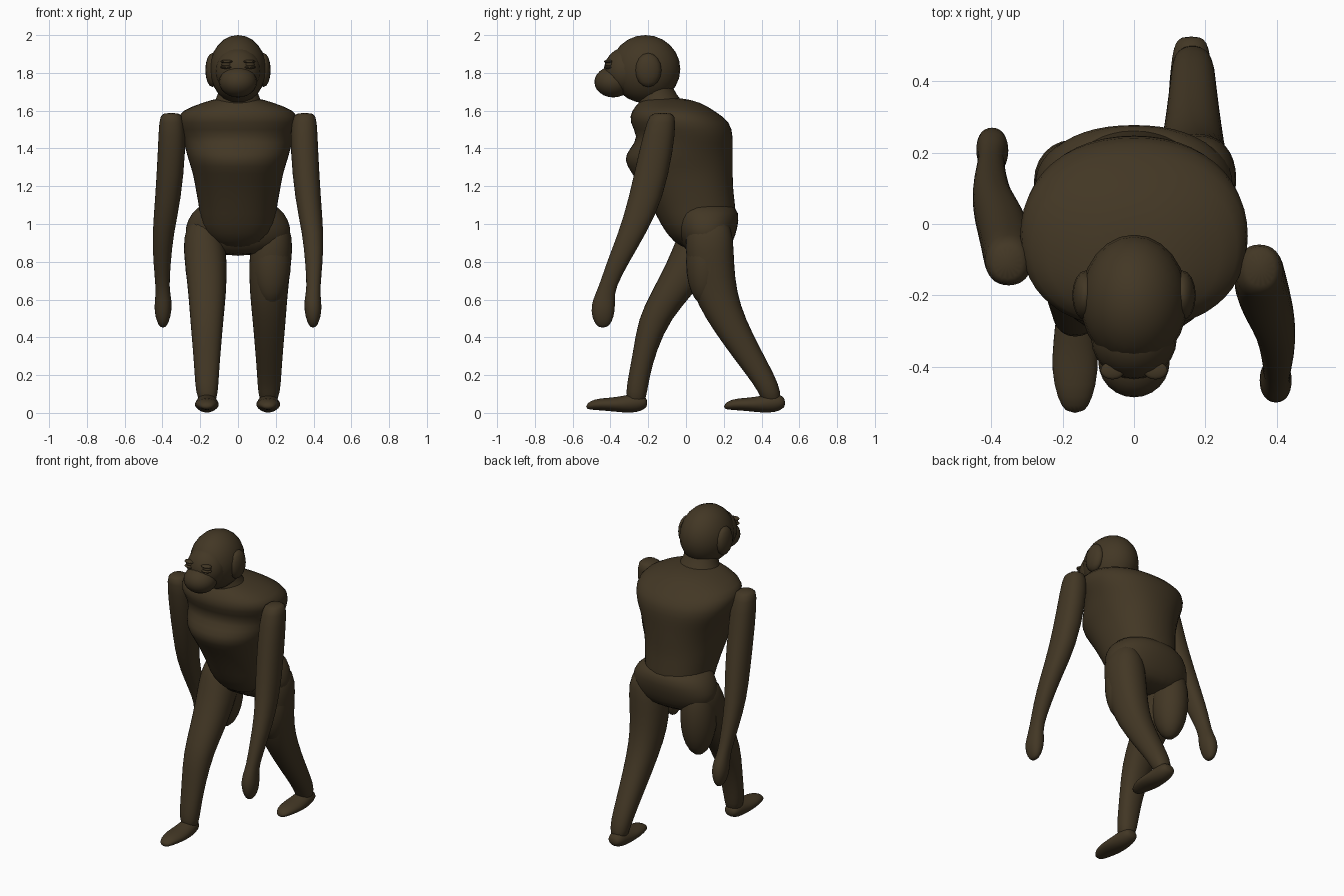
import bpy, bmesh, math
from mathutils import Vector

cube = bpy.data.objects.get("Cube")
if cube:
    bpy.data.objects.remove(cube, do_unlink=True)

fur = bpy.data.materials.new("dark_brown_fur")
fur.use_nodes = True
COLOR = (0.055, 0.038, 0.018, 1)
fur.diffuse_color = COLOR
fur.node_tree.nodes["Principled BSDF"].inputs["Base Color"].default_value = COLOR


def finish(name, bm, subdivide=True):
    bmesh.ops.recalc_face_normals(bm, faces=bm.faces)
    mesh = bpy.data.meshes.new(name)
    bm.to_mesh(mesh)
    bm.free()
    mesh.materials.append(fur)
    for p in mesh.polygons:
        p.use_smooth = True
    ob = bpy.data.objects.new(name, mesh)
    bpy.context.collection.objects.link(ob)
    if subdivide:
        ob.modifiers.new("smooth", "SUBSURF").levels = 1
    return ob


def loft(name, sections, axis="z", sides=16, power=1.0):
    """Skin oval rings; a section is (height, min a, max a, min b, max b)."""
    bm = bmesh.new()
    rings = []
    for h, a0, a1, b0, b1 in sections:
        ring = []
        for i in range(sides):
            t = math.tau * i / sides
            c, s = math.cos(t), math.sin(t)
            a = (a0 + a1) / 2 + (a1 - a0) / 2 * math.copysign(abs(c) ** power, c)
            b = (b0 + b1) / 2 + (b1 - b0) / 2 * math.copysign(abs(s) ** power, s)
            ring.append(bm.verts.new((a, b, h) if axis == "z" else (a, h, b)))
        rings.append(ring)
    for lo, hi in zip(rings, rings[1:]):
        for i in range(sides):
            j = (i + 1) % sides
            bm.faces.new((lo[i], lo[j], hi[j], hi[i]))
    bm.faces.new(rings[0])
    bm.faces.new(rings[-1])
    return finish(name, bm)


def ellipsoid(name, center, radii, segments=24):
    bm = bmesh.new()
    bmesh.ops.create_uvsphere(bm, u_segments=segments, v_segments=segments // 2, radius=1)
    for v in bm.verts:
        v.co = Vector(center) + Vector(r * k for r, k in zip(radii, v.co))
    return finish(name, bm, False)


def limb(name, side, heights, widths, depths):
    loft(name, [(z, *sorted((side * a, side * b)), *d)
                for z, (a, b), d in zip(heights, widths, depths)], power=0.9)


# Torso: sloping shoulders, chest shelf, narrow waist
loft("torso", [
    (1.67, -.10, .10, -.22, -.03),
    (1.645, -.18, .18, -.25, .08),
    (1.60, -.31, .31, -.29, .15),
    (1.54, -.33, .33, -.305, .24),
    (1.46, -.30, .30, -.25, .25),
    (1.40, -.28, .28, -.30, .25),
    (1.34, -.265, .265, -.335, .25),
    (1.27, -.24, .24, -.29, .25),
    (1.18, -.225, .225, -.23, .25),
    (1.05, -.20, .20, -.16, .27),
    (.95, -.20, .20, -.11, .26),
    (.86, -.10, .10, -.02, .20)], sides=24, power=0.9)

# Hips and rump
loft("hips", [
    (1.12, -.18, .18, -.06, .24),
    (1.06, -.25, .25, -.06, .285),
    (.98, -.285, .285, -.06, .275),
    (.90, -.28, .28, -.03, .25),
    (.83, -.16, .16, .02, .20)], sides=24, power=0.9)

# Neck and head
loft("neck", [
    (1.60, -.17, .17, -.27, .03),
    (1.66, -.115, .115, -.25, -.03),
    (1.72, -.10, .10, -.25, -.07),
    (1.80, -.10, .10, -.25, -.09)])
ellipsoid("skull", (0, -.215, 1.82), (.15, .185, .18))
ellipsoid("face", (0, -.32, 1.81), (.12, .115, .125))
ellipsoid("muzzle", (0, -.385, 1.752), (.10, .10, .082))

for side, label in ((1, "left"), (-1, "right")):
    # Ear tuft, eye and eyelids
    ellipsoid(label + "_ear", (side * .135, -.20, 1.815), (.038, .07, .09), 16)
    ellipsoid(label + "_eye", (side * .06, -.405, 1.845), (.028, .022, .014), 16)
    for k, lid in ((1, "upper"), (-1, "lower")):
        ellipsoid(f"{label}_{lid}_eyelid", (side * .06, -.41, 1.845 + k * .015),
                  (.034, .025, .009), 16)

# Arms: left swings forward, right swings back
arm_z = (1.59, 1.56, 1.39, 1.13, .95, .80, .66, .60, .54, .48, .45)
arm_x = ((.31, .40), (.28, .42), (.275, .425), (.30, .44), (.34, .455), (.355, .45),
         (.365, .435), (.35, .44), (.35, .445), (.365, .43), (.385, .41))
left_y = ((-.18, -.07), (-.205, -.05), (-.25, -.065), (-.305, -.12), (-.36, -.21),
          (-.42, -.30), (-.465, -.375), (-.495, -.375), (-.505, -.375),
          (-.49, -.39), (-.46, -.42))
right_y = ((-.16, -.06), (-.18, -.03), (-.16, .01), (-.09, .085), (-.02, .13),
           (.06, .18), (.13, .22), (.14, .26), (.15, .275), (.17, .265), (.20, .24))
limb("left_arm", 1, arm_z, arm_x, left_y)
limb("right_arm", -1, arm_z, arm_x, right_y)

# Legs: left trails behind, right strides forward
leg_z = (1.04, .93, .80, .64, .50, .33, .20, .11, .04)
leg_x = ((.12, .25), (.07, .295), (.055, .285), (.06, .265), (.075, .255),
         (.09, .24), (.10, .23), (.105, .225), (.12, .20))
back_y = ((.03, .22), (-.01, .255), (0, .255), (.03, .27), (.10, .315),
          (.22, .40), (.32, .47), (.385, .505), (.41, .50))
front_y = ((.0, .20), (-.05, .21), (-.10, .16), (-.185, .05), (-.255, -.08),
           (-.28, -.155), (-.305, -.19), (-.32, -.205), (-.31, -.22))
limb("left_leg", 1, leg_z, leg_x, back_y)
limb("right_leg", -1, leg_z, leg_x, front_y)

# Full rear thigh masses
ellipsoid("left_thigh", (.175, .10, .80), (.105, .10, .23))
ellipsoid("right_thigh", (-.175, .12, .81), (.105, .115, .25))

# Feet: flat soles, low pointed toes
foot = ((0, .02, .045), (.04, 0.015, .075), (.12, .01, .08), (.20, 0, .09),
        (.27, .0, .11), (.31, .02, .09), (.325, .035, .07))
foot_half = (.025, .05, .068, .062, .055, .045, .025)
for label, x, toe in (("left", .16, .20), ("right", -.165, -.53)):
    loft(label + "_foot", [(toe + d, x - w, x + w, z0, z1)
                           for (d, z0, z1), w in zip(foot, foot_half)], axis="y")
